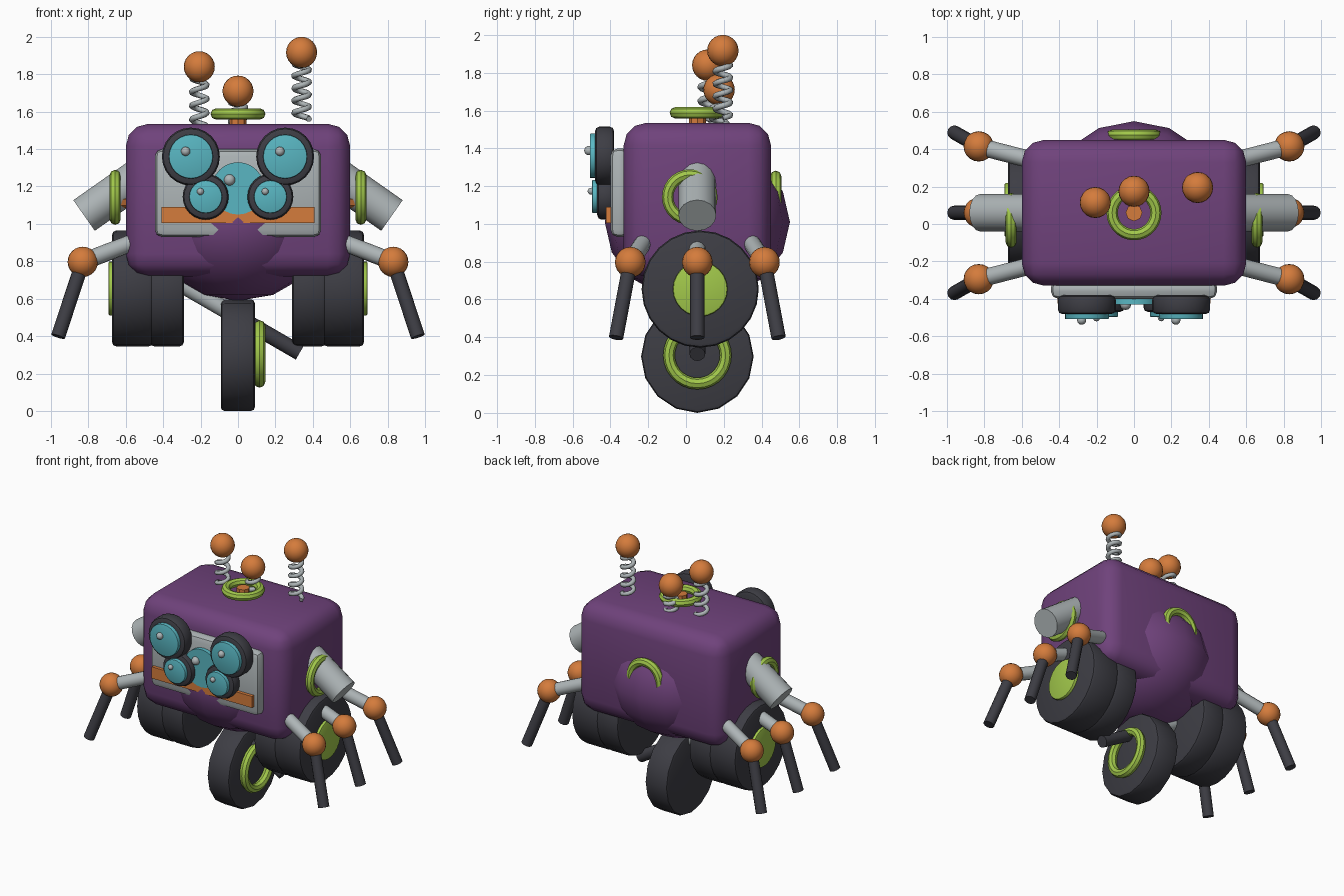
import bpy, bmesh, math
from mathutils import Vector

if "Cube" in bpy.data.objects:
    bpy.data.objects.remove(bpy.data.objects["Cube"])


def material(name, color):
    m = bpy.data.materials.new(name)
    m.diffuse_color = (*color, 1)
    m.use_nodes = True
    m.node_tree.nodes["Principled BSDF"].inputs["Base Color"].default_value = m.diffuse_color
    return m


PURPLE = material("purple", (0.16, 0.055, 0.20))
ORANGE = material("orange", (0.66, 0.20, 0.045))
GRAY = material("light_gray", (0.42, 0.46, 0.47))
DARK = material("dark_gray", (0.047, 0.047, 0.058))
LIME = material("lime", (0.36, 0.58, 0.07))
TEAL = material("teal", (0.10, 0.47, 0.54))
X, Y, Z = Vector((1, 0, 0)), Vector((0, 1, 0)), Vector((0, 0, 1))
MID = 0.06  # y of the body centre


def finish(name, mat, bevel=0, segments=2):
    """Name, colour, round and shade the active object."""
    o = bpy.context.object
    o.name = name
    o.data.materials.append(mat)
    if bevel:
        b = o.modifiers.new("rounded", 'BEVEL')
        b.width, b.segments = bevel, segments
        b.limit_method, b.angle_limit = 'ANGLE', math.radians(50)
        bpy.ops.object.modifier_apply(modifier=b.name)
    bpy.ops.object.shade_smooth_by_angle(angle=math.radians(35))
    return o


def box(name, mat, lo, hi, bevel=0, segments=2):
    lo, hi = Vector(lo), Vector(hi)
    bpy.ops.mesh.primitive_cube_add(size=1, location=(lo + hi) / 2)
    bpy.context.object.scale = hi - lo
    bpy.ops.object.transform_apply(location=False, rotation=False)
    return finish(name, mat, bevel, segments)


def rod(name, mat, a, b, radius, sides=16, bevel=0):
    """Cylinder from point a to point b."""
    a, b = Vector(a), Vector(b)
    bpy.ops.mesh.primitive_cylinder_add(
        vertices=sides, radius=radius, depth=(b - a).length, location=(a + b) / 2,
        rotation=(b - a).to_track_quat('Z', 'Y').to_euler())
    return finish(name, mat, bevel)


def ball(name, mat, center, radius, segs=20, rings=12, scale=(1, 1, 1)):
    bpy.ops.mesh.primitive_uv_sphere_add(segments=segs, ring_count=rings,
                                         radius=radius, location=center)
    bpy.context.object.scale = scale
    bpy.ops.object.transform_apply(location=False, rotation=False)
    return finish(name, mat)


def ring(name, center, axis, major=0.117, minor=0.03):
    bpy.ops.mesh.primitive_torus_add(
        location=center, rotation=axis.to_track_quat('Z', 'Y').to_euler(),
        major_radius=major, minor_radius=minor, major_segments=28, minor_segments=8)
    return finish(name, LIME)


def spring(name, x, y, z0, z1, turns, radius=0.04, wire=0.016):
    curve = bpy.data.curves.new(name, 'CURVE')
    curve.dimensions = '3D'
    curve.bevel_depth, curve.bevel_resolution = wire, 1
    curve.use_fill_caps = True
    n = int(turns * 14)
    line = curve.splines.new('POLY')
    line.points.add(n)
    for i, p in enumerate(line.points):
        a = 2 * math.pi * turns * i / n
        p.co = (x + radius * math.cos(a), y + radius * math.sin(a),
                z0 + (z1 - z0) * i / n, 1)
    line.use_smooth = True
    curve.materials.append(GRAY)
    bpy.context.collection.objects.link(bpy.data.objects.new(name, curve))


# Body and round belly
box("body", PURPLE, (-0.6, -0.33, 0.72), (0.6, 0.45, 1.535), 0.12, 3)
ball("belly", PURPLE, (0, MID, 1.01), 0.49, 16, 8, (1, 1, 0.86))

# Face plate and mouth
box("face_plate", GRAY, (-0.445, -0.40, 0.93), (0.445, -0.30, 1.40), 0.04)
box("mouth", ORANGE, (-0.41, -0.424, 1.005), (0.41, -0.36, 1.09))

# Eyes: four rimmed lenses around a central disc
rod("center_eye", TEAL, (0, -0.35, 1.19), (0, -0.43, 1.19), 0.14, 24)
ball("center_pupil", GRAY, (-0.045, -0.43, 1.235), 0.03, 12, 8)
for label, x, z, rim, lens, front in (
        ("big", 0.252, 1.36, 0.155, 0.118, -0.482),
        ("small", 0.173, 1.145, 0.123, 0.088, -0.47)):
    for s in (-1, 1):
        rod(label + "_eye_rim", DARK, (s * x, -0.38, z), (s * x, front, z), rim, 24, 0.025)
        rod(label + "_eye_lens", TEAL, (s * x, -0.42, z), (s * x, front - 0.027, z), lens, 24, 0.006)
        ball(label + "_pupil", GRAY, (s * x - 0.028, front - 0.032, z + 0.028),
             0.21 * lens, 12, 8)

# Lime rings with orange hubs on the top, back and sides
ring("top_ring", (0, MID, 1.588), Z)
rod("top_hub", ORANGE, (0, MID, 1.5), (0, MID, 1.605), 0.045, 8)
ring("back_ring", (0, 0.475, 1.135), Y)

for s in (-1, 1):
    # Side rings and drooping arm stubs
    ring("side_ring", (s * 0.657, 0.02, 1.142), X)
    rod("side_hub", ORANGE, (s * 0.55, 0.02, 1.13), (s * 0.63, 0.02, 1.13), 0.045, 8)
    rod("arm_stub", GRAY, (s * 0.50, MID, 1.272), (s * 0.823, MID, 1.045), 0.1, 16)

    # Paired side wheels and hub discs
    rod("inner_wheel", DARK, (s * 0.29, 0.075, 0.655), (s * 0.47, 0.075, 0.655), 0.31, 24, 0.022)
    rod("outer_wheel", DARK, (s * 0.455, 0.075, 0.655), (s * 0.673, 0.075, 0.655), 0.31, 24, 0.022)
    rod("wheel_hub", LIME, (s * 0.6, 0.075, 0.655), (s * 0.693, 0.075, 0.655), 0.145, 24, 0.01)

    # Three jointed legs per side
    for d in (-1, 0, 1):
        knee = (s * 0.83, MID + d * 0.355, 0.797)
        rod("upper_leg", GRAY, (s * 0.5, MID + d * 0.27, 0.925), knee, 0.046, 12)
        ball("knee", ORANGE, knee, 0.081)
        rod("lower_leg", DARK, knee, (s * 0.962, MID + d * 0.43, 0.398), 0.038, 12)

# Bottom wheel with its ring and slanted strut
rod("bottom_wheel", DARK, (-0.092, MID, 0.298), (0.09, MID, 0.298), 0.298, 16, 0.02)
ring("bottom_ring", (0.115, MID, 0.305), X, 0.15, 0.031)
rod("upper_strut", GRAY, (-0.36, MID, 0.71), (0, MID, 0.502), 0.045, 12)
rod("lower_strut", DARK, (0, MID, 0.502), (0.33, MID, 0.311), 0.042, 12)

# Spring antennas with ball tips
for x, y, z0, z1, turns in ((-0.207, 0.115, 1.52, 1.84, 3.5),
                            (0, 0.175, 1.52, 1.71, 2.5),
                            (0.34, 0.195, 1.56, 1.917, 4.5)):
    spring("antenna_spring", x, y, z0, z1 - 0.06, turns)
    ball("antenna_tip", ORANGE, (x, y, z1), 0.083)
